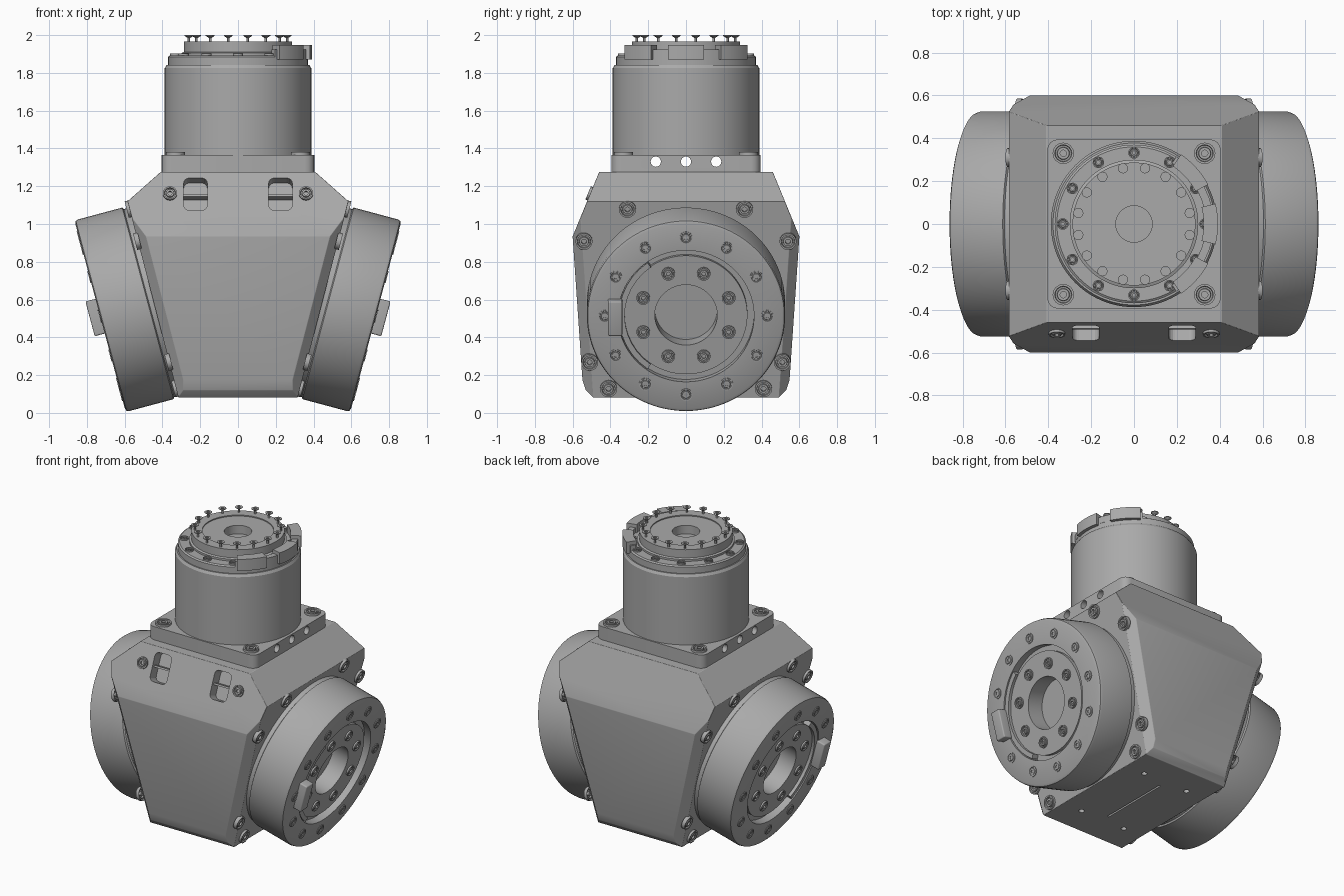
import bpy, bmesh, math
from mathutils import Matrix, Vector

cube = bpy.data.objects.get("Cube")
if cube:
    bpy.data.objects.remove(cube)

made = []


def material(name, v):
    m = bpy.data.materials.new(name)
    m.use_nodes = True
    m.diffuse_color = (v, v, v, 1)
    m.node_tree.nodes["Principled BSDF"].inputs["Base Color"].default_value = (v, v, v, 1)
    return m


metal = material("grey metal", 0.4)


def finish(name, bm, matrix=Matrix(), helper=False):
    bmesh.ops.recalc_face_normals(bm, faces=bm.faces)
    me = bpy.data.meshes.new(name)
    bm.to_mesh(me)
    bm.free()
    me.materials.append(metal)
    ob = bpy.data.objects.new(name, me)
    bpy.context.collection.objects.link(ob)
    ob.matrix_world = matrix
    if helper:
        ob.hide_render = True
        ob.hide_set(True)
    else:
        made.append(ob)
    return ob


def lathe(name, profile, matrix=Matrix(), sides=64, helper=False):
    bm = bmesh.new()
    vs = [bm.verts.new((r, 0, z)) for r, z in profile]
    es = [bm.edges.new(p) for p in zip(vs, vs[1:])]
    bmesh.ops.spin(bm, geom=vs + es, axis=(0, 0, 1), cent=(0, 0, 0),
                   angle=math.tau, steps=sides, use_duplicate=False)
    bmesh.ops.remove_doubles(bm, verts=bm.verts, dist=1e-5)
    return finish(name, bm, matrix, helper)


def box(name, size, matrix=Matrix(), bevel=0.0, helper=False, upright=False):
    bm = bmesh.new()
    bmesh.ops.create_cube(bm, size=1, matrix=Matrix.Diagonal((*size, 1)))
    if bevel:
        edges = [e for e in bm.edges if not upright or
                 abs(e.verts[0].co.z - e.verts[1].co.z) > 1e-4]
        bmesh.ops.bevel(bm, geom=edges, offset=bevel, segments=4,
                        profile=0.5, affect='EDGES')
    return finish(name, bm, matrix, helper)


def arc_block(name, r0, r1, z0, z1, mid, half, matrix=Matrix()):
    bm = bmesh.new()
    vs = [bm.verts.new((r, 0, z)) for r, z in ((r0, z0), (r1, z0), (r1, z1), (r0, z1))]
    f = bm.faces.new(vs)
    bmesh.ops.rotate(bm, verts=vs, matrix=Matrix.Rotation(math.radians(mid - half), 3, 'Z'))
    out = bmesh.ops.spin(bm, geom=[f], axis=(0, 0, 1), cent=(0, 0, 0),
                         angle=math.radians(2 * half), steps=12)
    if f.is_valid and not any(f is g for g in out["geom_last"]):
        bmesh.ops.remove_doubles(bm, verts=bm.verts, dist=1e-5)
    return finish(name, bm, matrix)


def facing(pos, normal):
    return Matrix.Translation(pos) @ Vector(normal).to_track_quat('Z', 'Y').to_matrix().to_4x4()


def screw(name, matrix, r=0.038, h=0.012):
    # rim, recessed ring and socket head
    lathe(name, [(r, -0.01), (r, h), (r * .8, h), (r * .75, h * .2), (r * .6, h * .2),
                 (r * .55, h), (r * .3, h), (r * .3, 0), (0, 0)], matrix, 16)


def cut(target, cutter):
    mod = target.modifiers.new("cut", 'BOOLEAN')
    mod.object = cutter
    mod.solver = 'EXACT'


# Main housing: a block trimmed by mirrored planes
SIDE = Vector((1.04, 0, -0.27)).normalized()
FRONT = Vector((0, -0.73, -0.05)).normalized()
UPPER = Vector((0, -0.34, 0.14)).normalized()
planes = [((0.585, 0, 1.12), SIDE),
          ((0.41, 0, 1.275), Vector((0.155, 0, 0.175))),
          ((0, -0.60, 0.93), FRONT),
          ((0, -0.46, 1.275), UPPER),
          ((0, -0.55, 0.18), Vector((0, -0.9, -0.3))),
          ((0, -0.525, 0.115), Vector((0, -0.6, -0.6))),
          ((0.485, -0.6, 0.93), SIDE + FRONT)]
bm = bmesh.new()
bmesh.ops.create_cube(bm, size=1, matrix=Matrix.Translation((0, 0, 0.678))
                      @ Matrix.Diagonal((1.6, 1.6, 1.194, 1)))
done = set()
for co, no in planes:
    for sx in (1, -1):
        for sy in (1, -1):
            c = (co[0] * sx, co[1] * sy, co[2])
            n = (no[0] * sx, no[1] * sy, no[2])
            if (c, n) in done:
                continue
            done.add((c, n))
            bmesh.ops.bisect_plane(bm, geom=bm.verts[:] + bm.edges[:] + bm.faces[:],
                                   plane_co=c, plane_no=n, clear_outer=True)
            rim = [e for e in bm.edges if e.is_boundary]
            if rim:
                bmesh.ops.edgeloop_fill(bm, edges=rim)
body = finish("housing", bm)
bev = body.modifiers.new("soft edges", 'BEVEL')
bev.width, bev.segments, bev.limit_method = 0.012, 2, 'ANGLE'
bev.angle_limit = math.radians(15)

# Front windows and screws on the sloped upper face
for sx in (1, -1):
    win = facing((sx * 0.225, -0.508, 1.158), UPPER)
    cut(body, box("window_cutter", (0.125, 0.185, 0.14), win, 0.03, True, True))
    box("window_inner_rib", (0.125, 0.012, 0.06), win @ Matrix.Translation((0, 0, -0.05)))
    screw("front_screw", facing((sx * 0.36, -0.507, 1.16), UPPER))

# Underside screw holes and groove
for sx in (1, -1):
    for sy in (1, -1):
        cut(body, lathe("base_hole_cutter", [(0, -.03), (.018, -.03), (.018, .03), (0, .03)],
                        Matrix.Translation((sx * 0.17, sy * 0.3, 0.08)), 16, True))
cut(body, box("groove_cutter", (0.012, 0.5, 0.04), Matrix.Translation((0, 0, 0.08)), 0, True))

# Tilted side joints
drum = [(0, -.32), (.515, -.32), (.515, -.268), (.525, -.262), (.525, -.02), (.52, -.006),
        (.506, 0), (.36, 0), (.36, -.05), (.325, -.05), (.325, -.025), (.165, -.025),
        (.165, -.14), (0, -.14)]
for s, side in ((1, "left"), (-1, "right")):
    M = Matrix.Translation((s * 0.73, 0, 0.512)) @ Matrix.Rotation(s * math.radians(105), 4, 'Y')
    lathe(side + "_joint_drum", drum, M, 96)
    for i in range(12):
        turn = Matrix.Rotation(i * math.tau / 12, 4, 'Z')
        screw(side + "_drum_screw", M @ turn @ Matrix.Translation((0.43, 0, 0)), 0.034, 0.004)
    for i in range(8):
        turn = Matrix.Rotation((i + .5) * math.tau / 8, 4, 'Z')
        screw(side + "_inner_screw", M @ turn @ Matrix.Translation((0.245, 0, -.025)), 0.036, 0.01)
    box(side + "_drum_stop", (0.19, 0.075, 0.1), M @ Matrix.Translation((0, -0.375, 0.005)), 0.008)
    arc_block(side + "_retaining_arc", 0.325, 0.355, -0.055, -0.005, -90, 55, M)
    # Screws on the housing flanks
    n = Vector((s * SIDE.x, 0, SIDE.z))
    for y, z in ((0.31, 1.08), (0.54, 0.91), (0.51, 0.27), (0.41, 0.13)):
        for sy in (1, -1):
            x = 0.585 - (1.12 - z) * 0.26
            screw(side + "_flank_screw", facing((s * x, sy * y, z), n), 0.045, 0.015)

# Square mounting plate with cross holes
plate = box("mounting_plate", (0.81, 0.79, 0.09), Matrix.Translation((0, 0, 1.32)), 0.05, upright=True)
for y in (-0.16, 0, 0.16):
    cut(plate, lathe("cross_hole_cutter", [(0, -.6), (.027, -.6), (.027, .6), (0, .6)],
                     facing((0, y, 1.33), (1, 0, 0)), 24, True))
for sx in (1, -1):
    for sy in (1, -1):
        screw("plate_screw", Matrix.Translation((sx * 0.33, sy * 0.33, 1.365)), 0.05, 0.015)

# Upright joint with stepped output flange
lathe("upper_joint", [(0, 1.364), (.388, 1.364), (.388, 1.825), (.378, 1.842), (.37, 1.842),
                      (.37, 1.885), (.36, 1.892), (.30, 1.892), (.30, 1.905), (.287, 1.91),
                      (.287, 1.965), (.22, 1.965), (.22, 1.958), (.085, 1.958),
                      (.085, 1.90), (0, 1.90)], sides=96)
for i in range(12):
    turn = Matrix.Rotation(i * math.tau / 12, 4, 'Z')
    screw("flange_screw", turn @ Matrix.Translation((0.332, 0, 1.892)), 0.027, 0.01)
for i in range(16):
    turn = Matrix.Rotation((i + .5) * math.tau / 16, 4, 'Z')
    lathe("output_screw", [(0, 1.95), (.007, 1.95), (.007, 1.985), (.024, 1.996), (.024, 2),
                           (.01, 2), (.01, 1.993), (0, 1.993)],
          turn @ Matrix.Translation((0.265, 0, 0)), 12)

# Clamp segments around the flange
arc_block("clamp_band", 0.335, 0.372, 1.88, 1.925, 0, 58)
for mid, half in ((0, 14), (-42, 14), (42, 14)):
    arc_block("clamp_block", 0.325, 0.392, 1.87, 1.948, mid, half)

for ob in bpy.context.view_layer.objects:
    ob.select_set(False)
for ob in made:
    ob.select_set(True)
bpy.context.view_layer.objects.active = body
bpy.ops.object.shade_smooth_by_angle(angle=math.radians(30))
